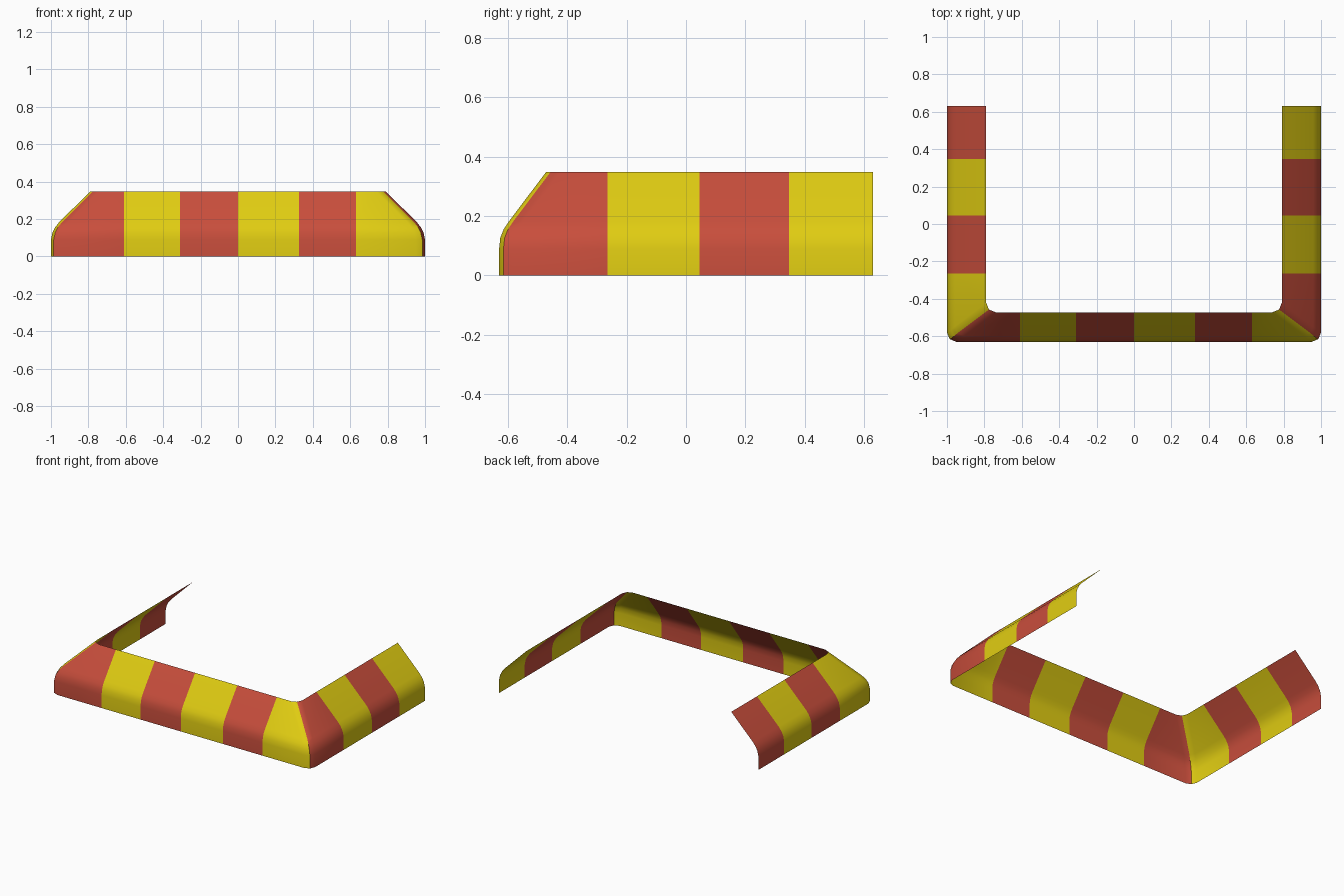
import bpy, bmesh, math

if "Cube" in bpy.data.objects:
    bpy.data.objects.remove(bpy.data.objects["Cube"])


def material(name, colour):
    m = bpy.data.materials.new(name)
    m.diffuse_color = (*colour, 1)
    m.use_nodes = True
    m.node_tree.nodes["Principled BSDF"].inputs["Base Color"].default_value = m.diffuse_color
    return m


red = material("stripe red", (0.58, 0.076, 0.045))
yellow = material("stripe yellow", (0.75, 0.61, 0.006))

# Cross-section of the bumper: side inset, front inset, height
profile = [(0, 0, 0), (0, 0, 0.09), (0.008, 0.004, 0.127), (0.022, 0.015, 0.155),
           (0.042, 0.032, 0.181), (0.21, 0.158, 0.348)]

CORNER = 0.05              # plan size of the rounded corner
MID = CORNER * 0.293       # offset of the mitre line
LEG_CUTS = [0.63, 0.347, 0.045, -0.265]     # stripe borders on both legs
FRONT_CUTS = [-0.61, -0.31, 0.0, 0.325, 0.63]  # stripe borders on the front


def plan_row(inset_x, inset_y):
    """U-shaped path at one height, from left rear to right rear."""
    x, y = 1 - inset_x, -0.63 + inset_y
    corner = [(x, y + CORNER), (x - MID, y + MID), (x - CORNER, y)]
    left = [(-x, c) for c in LEG_CUTS] + [(-a, b) for a, b in corner]
    right = corner[::-1] + [(x, c) for c in LEG_CUTS[::-1]]
    return left + [(c, y) for c in FRONT_CUTS] + right


# Column numbers where the stripe colour changes (leg cuts, mitres, front cuts)
borders = [1, 2, 3, 5, 7, 8, 9, 10, 11, 13, 15, 16, 17]

# Sweep the cross-section along the path as an open sheet
bm = bmesh.new()
rows = [[bm.verts.new((x, y, z)) for x, y in plan_row(ix, iy)] for ix, iy, z in profile]
for low, high in zip(rows, rows[1:]):
    for i in range(len(low) - 1):
        f = bm.faces.new((low[i], low[i + 1], high[i + 1], high[i]))
        f.material_index = sum(b <= i for b in borders) % 2
mesh = bpy.data.meshes.new("striped_bumper")
bm.to_mesh(mesh)
bm.free()
mesh.materials.append(red)
mesh.materials.append(yellow)
bumper = bpy.data.objects.new("striped_bumper", mesh)
bpy.context.collection.objects.link(bumper)

# Smooth shading with crisp mitres
bpy.context.view_layer.objects.active = bumper
bumper.select_set(True)
bpy.ops.object.shade_smooth_by_angle(angle=math.radians(30))
